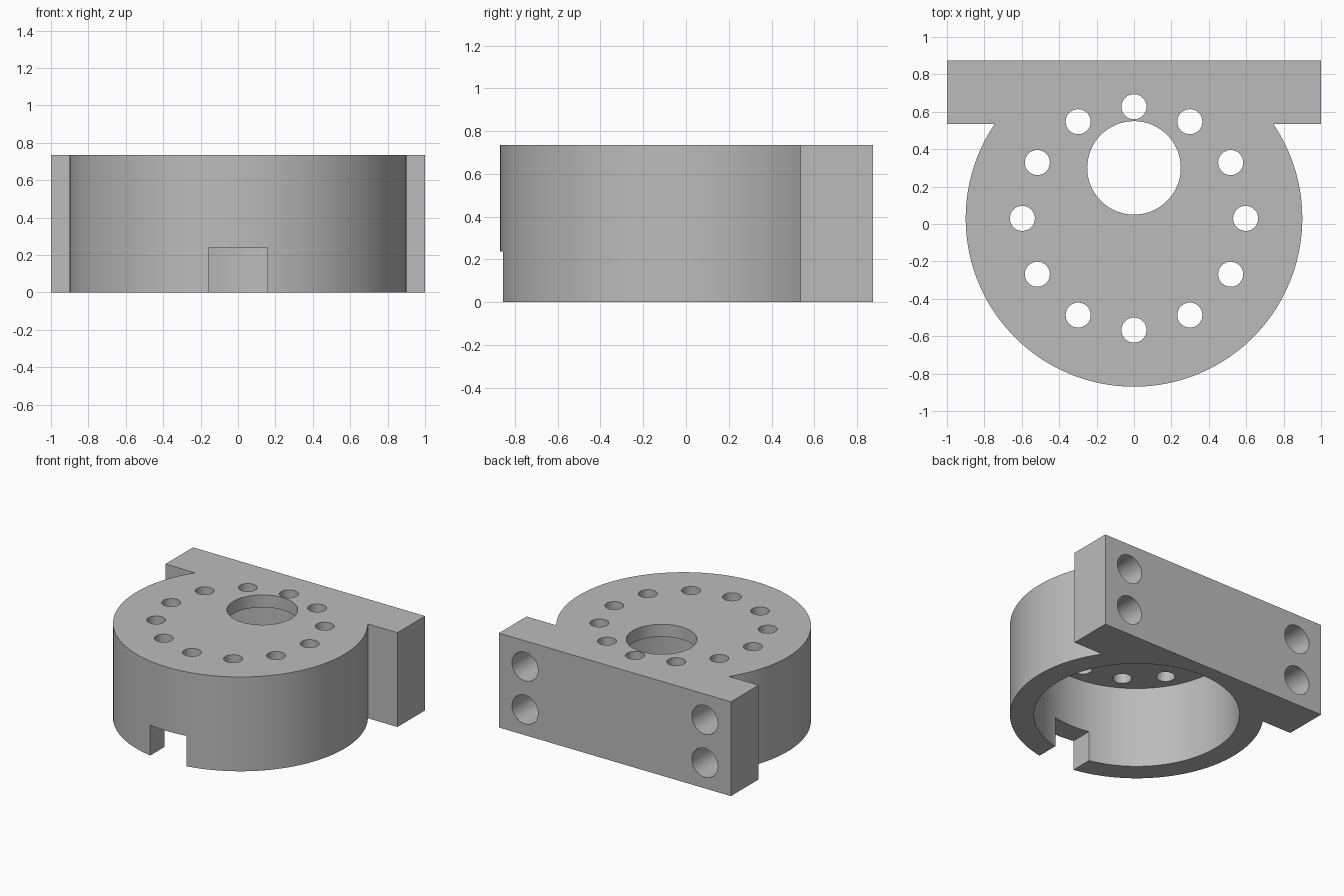
import bpy
import bmesh
import math
from mathutils import Matrix, Vector

if "Cube" in bpy.data.objects:
    bpy.data.objects.remove(bpy.data.objects["Cube"], do_unlink=True)

HEIGHT = 0.735
CENTRE_Y = 0.03
RADIUS = 0.9
PLATE_FRONT, PLATE_BACK = 0.535, 0.875
CEILING = 0.638

grey = bpy.data.materials.new("plain grey")
grey.use_nodes = True
colour = (0.5, 0.5, 0.5, 1)
grey.diffuse_color = colour
grey.node_tree.nodes["Principled BSDF"].inputs["Base Color"].default_value = colour


def add_object(name, bm):
    bmesh.ops.recalc_face_normals(bm, faces=bm.faces)
    mesh = bpy.data.meshes.new(name)
    bm.to_mesh(mesh)
    bm.free()
    mesh.materials.append(grey)
    obj = bpy.data.objects.new(name, mesh)
    bpy.context.collection.objects.link(obj)
    return obj


def cylinder(name, start, end, radius, sides):
    """Cylinder running between two points."""
    start, end = Vector(start), Vector(end)
    axis = end - start
    turn = axis.to_track_quat("Z", "Y").to_matrix().to_4x4()
    bm = bmesh.new()
    bmesh.ops.create_cone(bm, cap_ends=True, segments=sides, radius1=radius,
                          radius2=radius, depth=axis.length,
                          matrix=Matrix.Translation((start + end) / 2) @ turn)
    return add_object(name, bm)


def box(name, low, high):
    low, high = Vector(low), Vector(high)
    bm = bmesh.new()
    bmesh.ops.create_cube(bm, size=1, matrix=Matrix.Translation((low + high) / 2)
                          @ Matrix.Diagonal((*(high - low), 1)))
    return add_object(name, bm)


def cut(target, cutter):
    """Subtract a cutter and discard it."""
    cutter.hide_render = True
    mod = target.modifiers.new("cut", "BOOLEAN")
    mod.operation = "DIFFERENCE"
    mod.solver = "EXACT"
    mod.object = cutter
    bpy.context.view_layer.objects.active = target
    bpy.ops.object.modifier_apply(modifier=mod.name)
    bpy.data.objects.remove(cutter, do_unlink=True)


# Round housing and rear mounting plate, extruded from one outline
steps = 96
first = math.asin((PLATE_FRONT - CENTRE_Y) / RADIUS)
sweep = math.pi + 2 * first
outline = [(1, PLATE_FRONT), (1, PLATE_BACK), (-1, PLATE_BACK), (-1, PLATE_FRONT)]
for i in range(steps + 1):
    a = math.pi - first + sweep * i / steps
    outline.append((RADIUS * math.cos(a), CENTRE_Y + RADIUS * math.sin(a)))
bm = bmesh.new()
base = bm.faces.new([bm.verts.new((x, y, 0)) for x, y in outline])
top = bmesh.ops.extrude_face_region(bm, geom=[base], use_keep_orig=True)
bmesh.ops.translate(bm, vec=(0, 0, HEIGHT),
                    verts=[v for v in top["geom"] if isinstance(v, bmesh.types.BMVert)])
housing = add_object("motor_mount_housing", bm)

# Cavity open at the underside
cut(housing, cylinder("cavity_cutter", (0, CENTRE_Y, -0.2), (0, CENTRE_Y, CEILING), 0.73, 96))

# Off-centre shaft opening
cut(housing, cylinder("shaft_cutter", (0, 0.3, 0.5), (0, 0.3, 1), 0.25, 64))

# Ring of screw holes
for i in range(12):
    a = math.tau * i / 12
    x, y = 0.597 * math.cos(a), CENTRE_Y + 0.597 * math.sin(a)
    cut(housing, cylinder("screw_cutter", (x, y, 0.5), (x, y, 1), 0.067, 32))

# Blind bolt holes in the back of the plate
for x in (-0.775, 0.775):
    for z in (0.2, 0.535):
        cut(housing, cylinder("bolt_cutter", (x, 1, z), (x, 0.585, z), 0.112, 40))

# Cable notch at the lower front edge
cut(housing, box("notch_cutter", (-0.157, -1, -0.2), (0.157, -0.5, 0.237)))

bpy.ops.object.select_all(action="DESELECT")
housing.select_set(True)
bpy.context.view_layer.objects.active = housing
bpy.ops.object.shade_smooth_by_angle(angle=math.radians(30))
